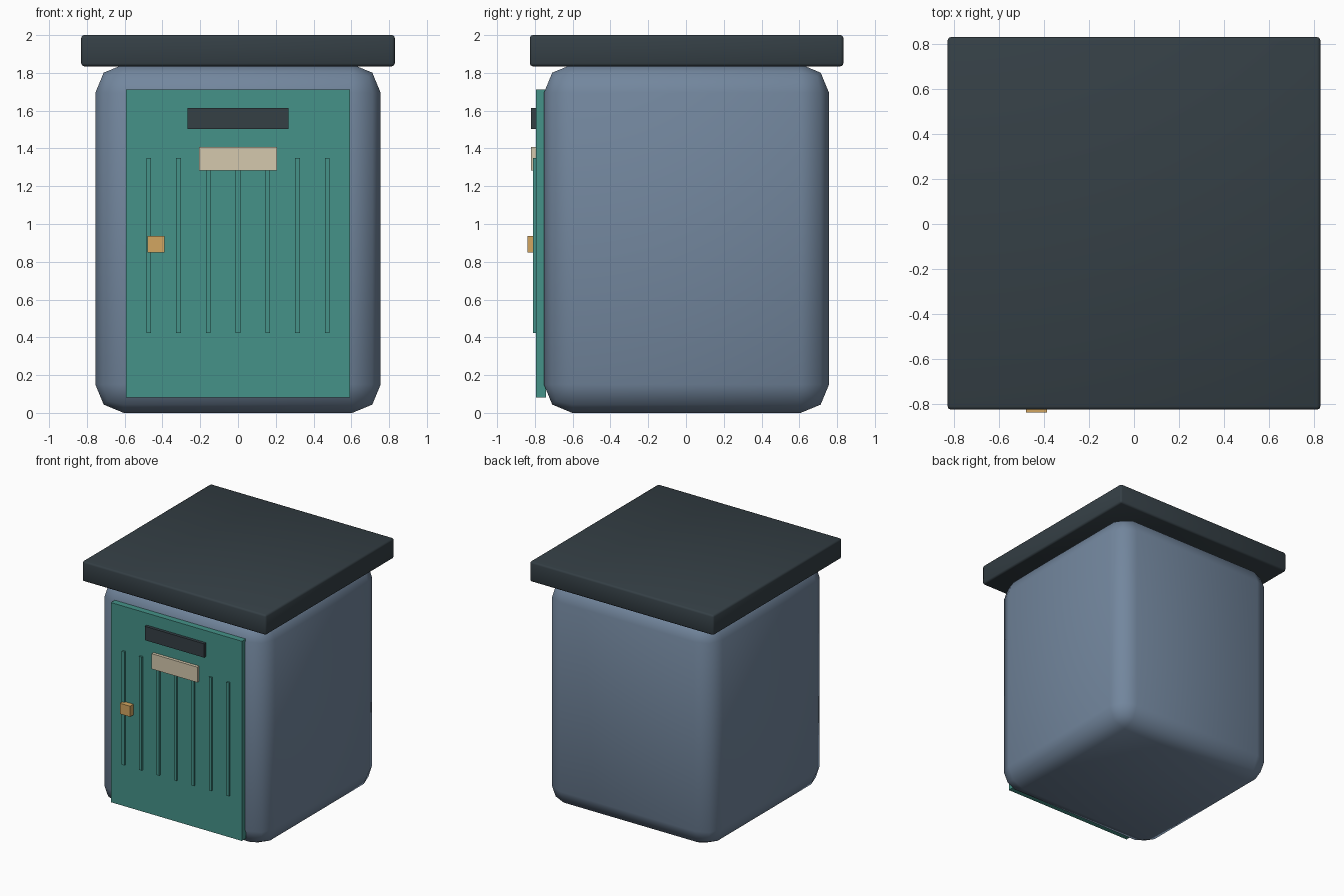
import bpy, math

if "Cube" in bpy.data.objects:
    bpy.data.objects.remove(bpy.data.objects["Cube"])


def material(name, rgb):
    m = bpy.data.materials.new(name)
    m.diffuse_color = (*rgb, 1)
    m.use_nodes = True
    m.node_tree.nodes["Principled BSDF"].inputs["Base Color"].default_value = m.diffuse_color
    return m


BLUE = material("blue_grey", (0.17, 0.24, 0.34))
DARK = material("dark_slate", (0.035, 0.05, 0.06))
TEAL = material("teal", (0.06, 0.29, 0.25))
CREAM = material("cream", (0.66, 0.58, 0.42))
BRASS = material("brass", (0.65, 0.38, 0.12))


def box(name, x, y, z, mat, bevel=0, segments=1):
    """Box from (min, max) ranges, with an optional rounded edge."""
    lo, hi = zip(x, y, z)
    bpy.ops.mesh.primitive_cube_add(
        size=1, location=[(a + b) / 2 for a, b in zip(lo, hi)])
    ob = bpy.context.object
    ob.name = name
    ob.scale = [b - a for a, b in zip(lo, hi)]
    bpy.ops.object.transform_apply(location=False, rotation=False, scale=True)
    ob.data.materials.append(mat)
    if bevel:
        mod = ob.modifiers.new("bevel", 'BEVEL')
        mod.width = bevel
        mod.segments = segments
        bpy.ops.object.modifier_apply(modifier=mod.name)
        bpy.ops.object.shade_smooth_by_angle(angle=math.radians(50))
    return ob


# Rounded cabin and overhanging flat roof
box("cabin", (-0.755, 0.755), (-0.752, 0.757), (0, 1.845), BLUE, 0.15, 2)
box("roof", (-0.83, 0.83), (-0.827, 0.833), (1.835, 2.0), DARK, 0.015, 2)

# Door panel with vent and blank sign plate
box("door", (-0.592, 0.592), (-0.795, -0.74), (0.082, 1.713), TEAL)
box("vent", (-0.268, 0.268), (-0.82, -0.79), (1.502, 1.615), DARK)
box("sign_plate", (-0.206, 0.206), (-0.82, -0.79), (1.283, 1.408), CREAM)

# Raised vertical door ribs
for i in range(-3, 4):
    x = i * 0.1575
    box(f"door_rib_{i + 4}", (x - 0.012, x + 0.012), (-0.81, -0.785),
        (0.423, 1.35), TEAL)

# Latch
box("latch", (-0.48, -0.388), (-0.839, -0.79), (0.85, 0.937), BRASS)
